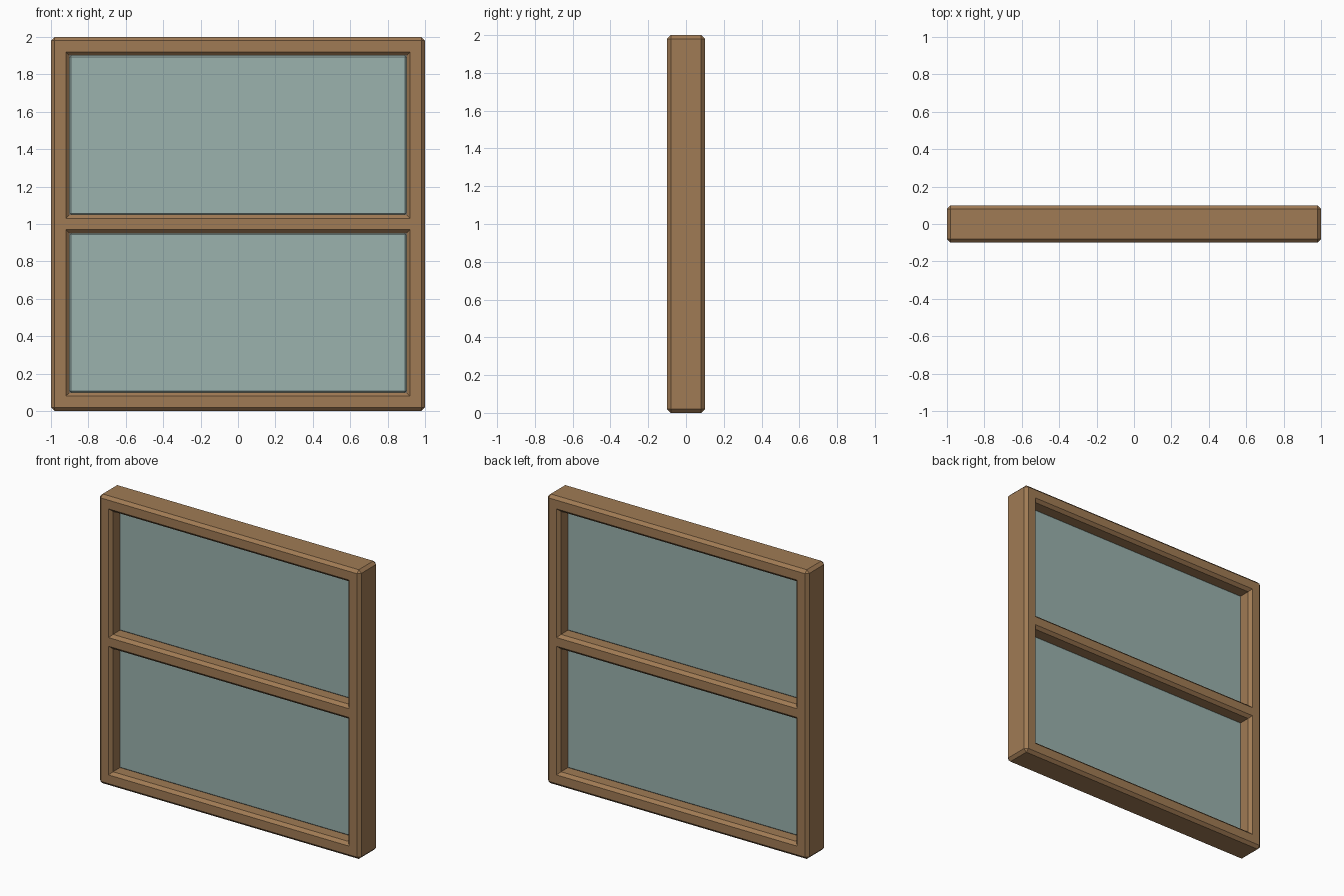
import bpy, bmesh

if "Cube" in bpy.data.objects:
    bpy.data.objects.remove(bpy.data.objects["Cube"])

C = 0.02                      # chamfer width
D = 0.10                      # half depth of the frame
HOLES = [(0.10, 0.95), (1.05, 1.90)]   # z ranges of the two openings
HX = 0.90                     # half width of the openings


def material(name, rgb):
    m = bpy.data.materials.new(name)
    m.diffuse_color = (*rgb, 1)
    m.use_nodes = True
    m.node_tree.nodes["Principled BSDF"].inputs["Base Color"].default_value = m.diffuse_color
    return m


wood = material("brown wood", (0.352, 0.198, 0.089))
glass = material("grey green glass", (0.328, 0.445, 0.423))


def finish(bm, name, mat):
    bmesh.ops.recalc_face_normals(bm, faces=bm.faces)
    me = bpy.data.meshes.new(name)
    bm.to_mesh(me)
    bm.free()
    me.materials.append(mat)
    ob = bpy.data.objects.new(name, me)
    bpy.context.collection.objects.link(ob)
    return ob


def chamfered_box(hx, hy, z0, z1, width):
    bm = bmesh.new()
    bmesh.ops.create_cube(bm, size=1)
    for v in bm.verts:
        v.co = (v.co.x * 2 * hx, v.co.y * 2 * hy, (z0 + z1) / 2 + v.co.z * (z1 - z0))
    bmesh.ops.bevel(bm, geom=bm.edges[:], offset=width, segments=1,
                    profile=0.5, affect='EDGES')
    return bm


# frame: chamfered block, front and back opened up
bm = chamfered_box(1, D, 0, 2, C)
flat = [f for f in bm.faces if abs(f.normal.y) > 0.99]
bmesh.ops.delete(bm, geom=flat, context='FACES_ONLY')

# lofted walls of the two openings, chamfered on both sides
for z0, z1 in HOLES:
    rings = []
    for y, o in ((-D, C), (-D + C, 0), (D - C, 0), (D, C)):
        x = HX + o
        rings.append([bm.verts.new(p) for p in (
            (-x, y, z0 - o), (x, y, z0 - o), (x, y, z1 + o), (-x, y, z1 + o))])
    for a, b in zip(rings, rings[1:]):
        for i in range(4):
            j = (i + 1) % 4
            bm.faces.new((a[i], a[j], b[j], b[i]))

# flat front and back faces around the openings
for s in (-1, 1):
    edges = [e for e in bm.edges if e.is_boundary
             and all(abs(v.co.y - s * D) < 1e-4 for v in e.verts)]
    bmesh.ops.triangle_fill(bm, edges=edges, use_beauty=True,
                            use_dissolve=False, normal=(0, s, 0))
finish(bm, "window_frame", wood)

# glass panes
for label, (z0, z1) in zip(("lower", "upper"), HOLES):
    finish(chamfered_box(HX, 0.01, z0, z1, 0.006), label + "_glass_pane", glass)
